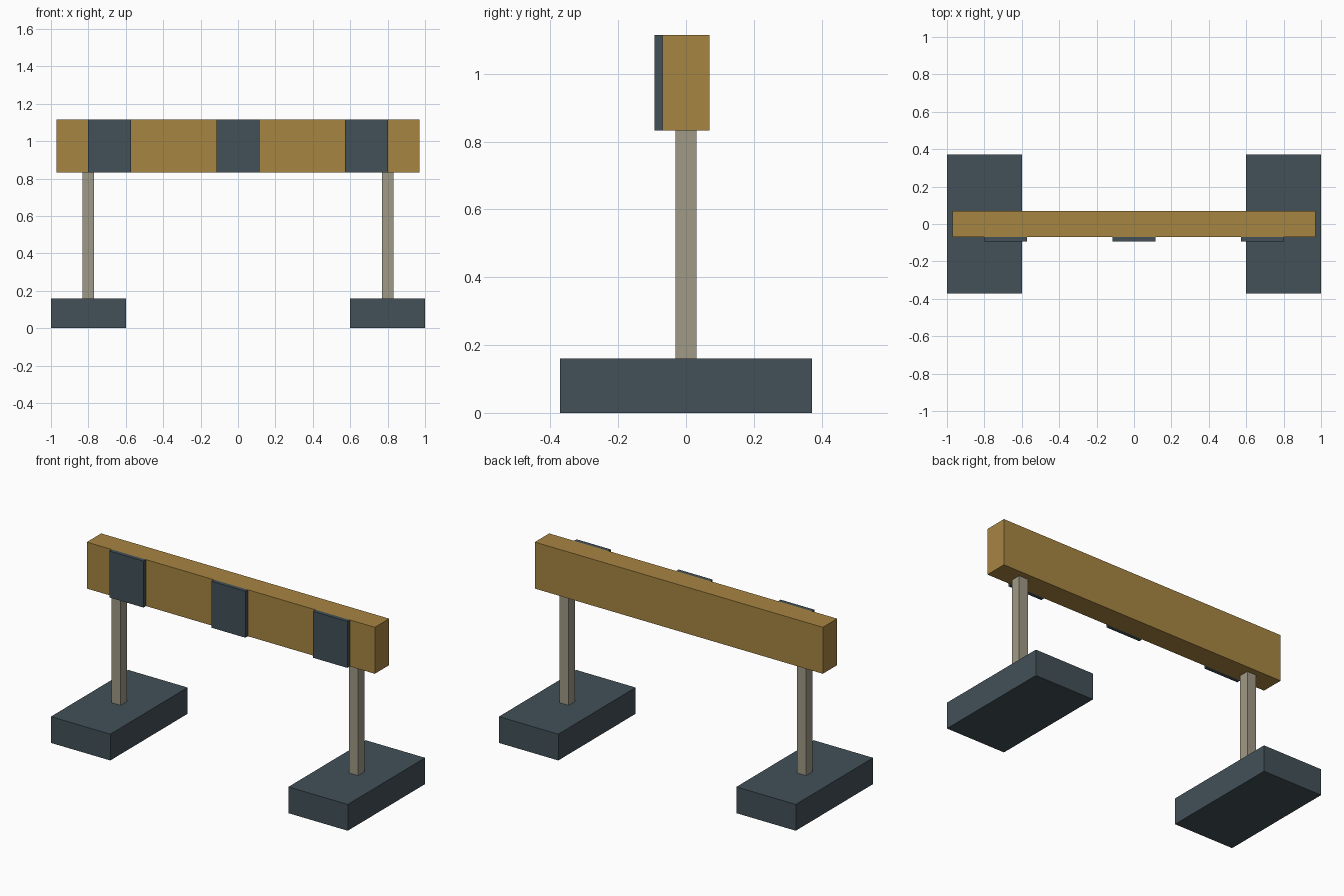
import bpy

if "Cube" in bpy.data.objects:
    bpy.data.objects.remove(bpy.data.objects["Cube"])


def material(name, color):
    m = bpy.data.materials.new(name)
    m.diffuse_color = (*color, 1)
    m.use_nodes = True
    m.node_tree.nodes["Principled BSDF"].inputs["Base Color"].default_value = m.diffuse_color
    return m


SLATE = material("slate", (0.055, 0.082, 0.098))
WOOD = material("ochre", (0.39, 0.235, 0.055))
METAL = material("warm_grey", (0.35, 0.32, 0.24))


def box(name, x, y, z, mat):
    """Box from (min, max) ranges on each axis."""
    center = [(a + b) / 2 for a, b in (x, y, z)]
    bpy.ops.mesh.primitive_cube_add(size=1, location=center)
    ob = bpy.context.object
    ob.name = name
    ob.scale = [b - a for a, b in (x, y, z)]
    bpy.ops.object.transform_apply(location=False, rotation=False, scale=True)
    ob.data.materials.append(mat)
    return ob


# Feet and posts at both ends
for side, s in (("left", -1), ("right", 1)):
    cx = 0.8 * s
    box(f"{side}_foot", (cx - 0.2, cx + 0.2), (-0.372, 0.372), (0, 0.16), SLATE)
    box(f"{side}_post", (cx - 0.031, cx + 0.031), (-0.031, 0.031), (0.15, 0.84), METAL)

# Barrier beam
box("beam", (-0.97, 0.97), (-0.069, 0.069), (0.832, 1.115), WOOD)

# Dark stripes on the front of the beam
for i, cx in enumerate((-0.687, 0, 0.687)):
    box(f"stripe_{i + 1}", (cx - 0.115, cx + 0.115), (-0.093, -0.069), (0.832, 1.115), SLATE)
